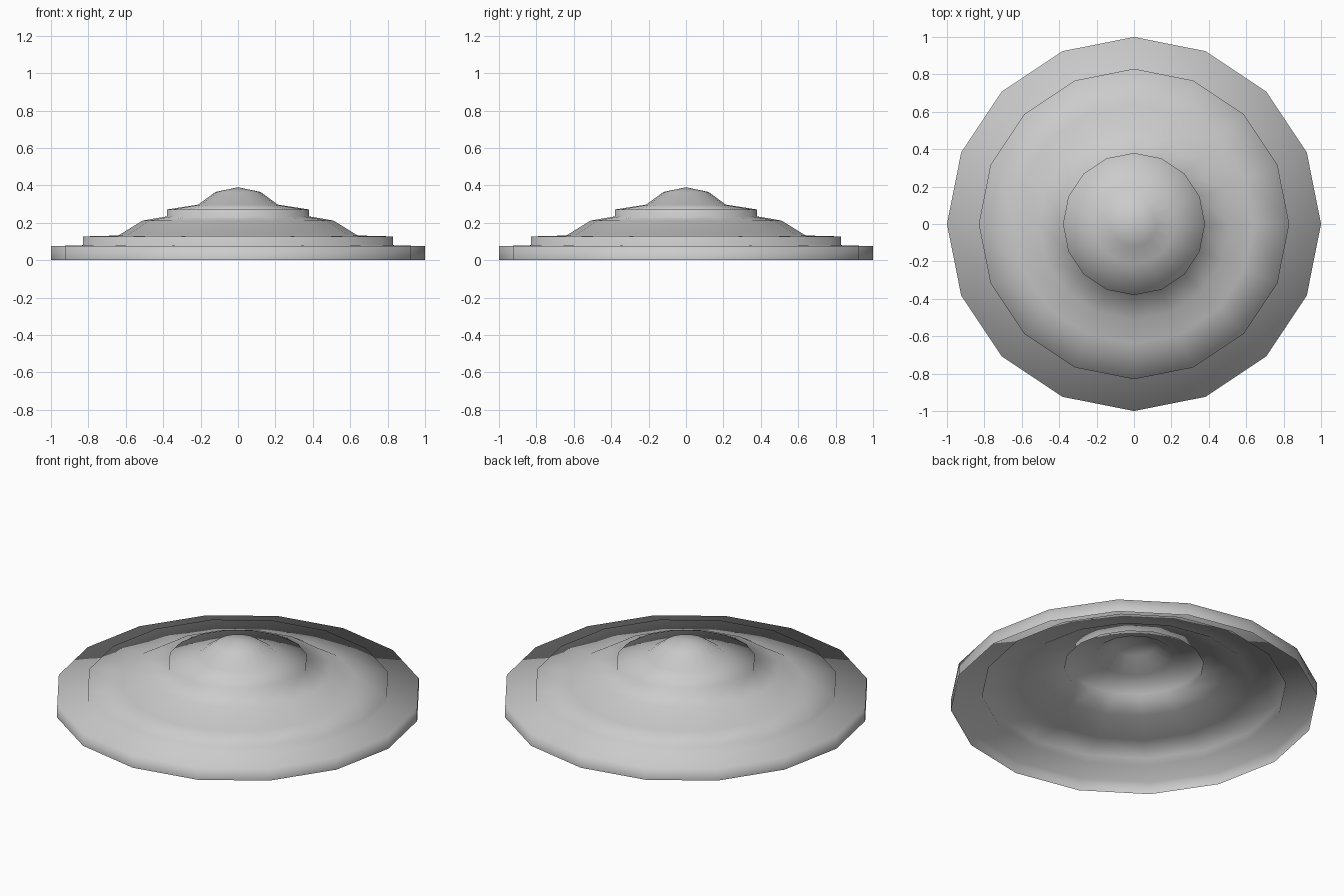
import bpy, bmesh, math

if "Cube" in bpy.data.objects:
    bpy.data.objects.remove(bpy.data.objects["Cube"])

SIDES = 16

# Half profile (radius, height) from the open bottom rim up to the tip
PROFILE = [
    (1.0, 0.0), (1.0, 0.075),        # outer rim
    (0.83, 0.08), (0.83, 0.127),     # second step
    (0.64, 0.132), (0.51, 0.212),    # sloped shoulder
    (0.38, 0.234), (0.38, 0.271),    # upper step
    (0.213, 0.297), (0.12, 0.365),   # small dome
]
TIP = 0.39


def lathe(name, profile, tip):
    bm = bmesh.new()
    rings = []
    for r, z in profile:
        rings.append([bm.verts.new((r * math.cos(2 * math.pi * i / SIDES),
                                    r * math.sin(2 * math.pi * i / SIDES), z))
                      for i in range(SIDES)])
    # Walls between rings
    for lower, upper in zip(rings, rings[1:]):
        for i in range(SIDES):
            j = (i + 1) % SIDES
            bm.faces.new((lower[i], lower[j], upper[j], upper[i]))
    # Cap fan to the tip
    top = bm.verts.new((0, 0, tip))
    for i in range(SIDES):
        bm.faces.new((rings[-1][i], rings[-1][(i + 1) % SIDES], top))
    for f in bm.faces:
        f.smooth = True
    mesh = bpy.data.meshes.new(name)
    bm.to_mesh(mesh)
    bm.free()
    obj = bpy.data.objects.new(name, mesh)
    bpy.context.collection.objects.link(obj)
    return obj


# Stepped open shell
lathe("stepped_dome_shell", PROFILE, TIP)
